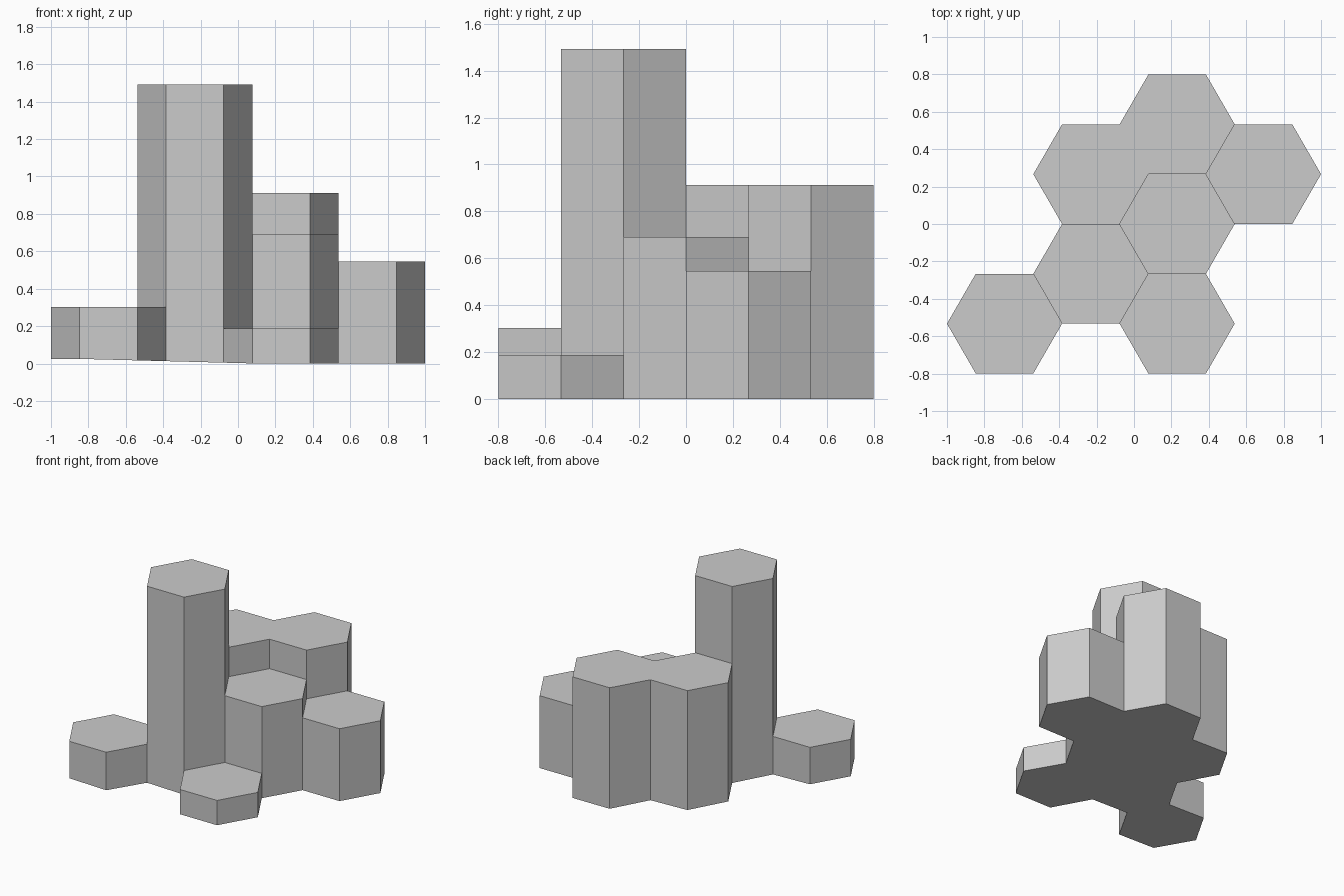
import bpy, bmesh, math

if "Cube" in bpy.data.objects:
    bpy.data.objects.remove(bpy.data.objects["Cube"])

R = 2 / 6.5                     # hexagon corner radius
H = R * math.sqrt(3)            # hexagon flat-to-flat depth

# Column grid: (column index in x, half-step index in y) -> top height
tops = {
    (-1.5, -2): 0.303,          # low left
    (-0.5, -1): 1.493,          # tall
    (0.5, -2): 0.187,           # low front
    (0.5, 0): 0.69,             # centre
    (0.5, 2): 0.912,            # back
    (-0.5, 1): 0.912,           # back left
    (1.5, 1): 0.545,            # right
}
# Neighbour offset across each hexagon side, counter-clockwise from 30 degrees
steps = [(1, 1), (0, 2), (-1, 1), (-1, -1), (0, -2), (1, -1)]


def ground(x):
    # underside lifts very slightly toward the left
    return 0.025 * min(1, max(0, (0.1 - x) / 0.95))


bm = bmesh.new()
for (i, j), top in tops.items():
    cx, cy = i * 1.5 * R, j * H / 2
    ring = [(cx + R * math.cos(k * math.pi / 3),
             cy + R * math.sin(k * math.pi / 3)) for k in range(6)]
    # Top and bottom caps
    bm.faces.new([bm.verts.new((x, y, top)) for x, y in ring])
    bm.faces.new([bm.verts.new((x, y, ground(x))) for x, y in reversed(ring)])
    # Exposed walls, only above any lower neighbour
    for k, (di, dj) in enumerate(steps):
        a, b = ring[k], ring[(k + 1) % 6]
        near = tops.get((i + di, j + dj))
        if near is not None and near >= top:
            continue
        za = ground(a[0]) if near is None else near
        zb = ground(b[0]) if near is None else near
        bm.faces.new([bm.verts.new(p) for p in (
            (*a, za), (*b, zb), (*b, top), (*a, top))])

# Weld and merge the level faces
bmesh.ops.remove_doubles(bm, verts=bm.verts[:], dist=0.0005)
caps = [e for e in bm.edges if len(e.link_faces) == 2
        and all(abs(f.normal.z) > 0.9 for f in e.link_faces)]
bm.normal_update()
caps = [e for e in bm.edges if len(e.link_faces) == 2
        and e.link_faces[0].normal.dot(e.link_faces[1].normal) > 0.99
        and abs(e.link_faces[0].normal.z) > 0.9]
bmesh.ops.dissolve_edges(bm, edges=caps, use_verts=False)

mesh = bpy.data.meshes.new("hexagonal_columns")
bm.to_mesh(mesh)
bm.free()
obj = bpy.data.objects.new("hexagonal_columns", mesh)
bpy.context.collection.objects.link(obj)
